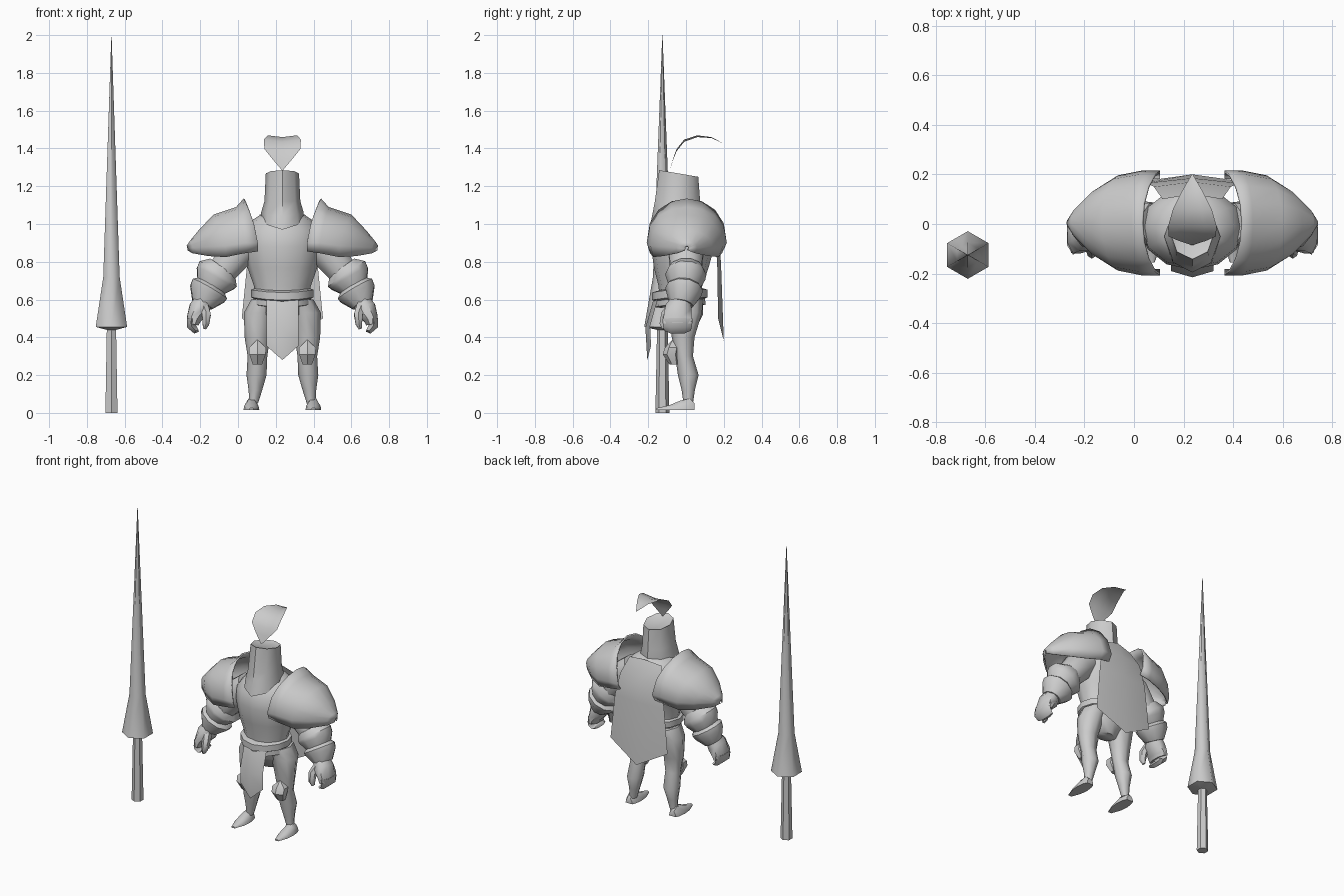
import bpy, bmesh, math
from mathutils import Vector

CX = 0.235  # centre line of the armoured figure
steel = bpy.data.materials.new("plain grey")
steel.diffuse_color = (0.6, 0.6, 0.6, 1)


def loft(name, rings, closed=True, caps=True, angle=40, thick=0):
    """Skin a list of equal-length point rings."""
    bm = bmesh.new()
    vs = [[bm.verts.new(p) for p in r] for r in rings]
    n = len(rings[0])
    for a, b in zip(vs, vs[1:]):
        for i in range(n if closed else n - 1):
            j = (i + 1) % n
            bm.faces.new((a[i], a[j], b[j], b[i]))
    if closed and caps:
        bm.faces.new(vs[0])
        bm.faces.new(vs[-1])
    bmesh.ops.remove_doubles(bm, verts=bm.verts, dist=0.0005)
    bmesh.ops.recalc_face_normals(bm, faces=bm.faces)
    me = bpy.data.meshes.new(name)
    bm.to_mesh(me)
    bm.free()
    me.materials.append(steel)
    ob = bpy.data.objects.new(name, me)
    bpy.context.collection.objects.link(ob)
    bpy.context.view_layer.objects.active = ob
    ob.select_set(True)
    bpy.ops.object.shade_smooth_by_angle(angle=math.radians(angle))
    ob.select_set(False)
    if thick:
        m = ob.modifiers.new("thickness", 'SOLIDIFY')
        m.thickness = thick
    return ob


def level(z, rx, yf, yb, n=10, x=CX, dip=0, tilt=0):
    """Horizontal ring; dip lowers the front point, tilt lowers the back."""
    cy, ry = (yf + yb) / 2, (yb - yf) / 2
    pts = []
    for i in range(n):
        a = 2 * math.pi * i / n - math.pi / 2
        s = -math.sin(a)
        pts.append((x + rx * math.cos(a), cy + ry * math.sin(a),
                    z - dip * max(0, s) ** 2 - tilt * (1 - s) / 2))
    return pts


def tube(name, s, stations, n=8, **kw):
    """Limb through (dx, y, z, r_across, r_y) stations mirrored by side s."""
    c = [Vector((CX + s * p[0], p[1], p[2])) for p in stations]
    rings = []
    for k, p in enumerate(stations):
        d = (c[min(k + 1, len(c) - 1)] - c[max(k - 1, 0)]).normalized()
        side = Vector((0, 1, 0)).cross(d).normalized()
        up = d.cross(side)
        rings.append([c[k] + side * p[3] * math.cos(t) + up * p[4] * math.sin(t)
                      for t in (2 * math.pi * (i + .5) / n for i in range(n))])
    return loft(name, rings, **kw)


# Lance: six-sided shaft and long tapering head
def lance_ring(z, r):
    return level(z, r, -0.125 - r, -0.125 + r, 6, -0.67)


loft("lance_shaft", [lance_ring(0, .037), lance_ring(.46, .028)])
loft("lance_head", [lance_ring(*p) for p in
     ((.44, .03), (.455, .096), (.72, .05), (2, .0008))], angle=62)

# Torso, pelvis and belt
loft("torso", [level(*p, n=12) for p in (
    (.58, .15, -.14, .09), (.67, .15, -.145, .085), (.77, .185, -.17, .12),
    (.88, .208, -.185, .15), (.96, .205, -.175, .15), (1.02, .16, -.14, .13),
    (1.06, .10, -.11, .09))], angle=60)
loft("pelvis", [level(*p) for p in (
    (.61, .15, -.13, .09), (.52, .14, -.10, .09), (.44, .07, -.05, .05))], angle=60)
loft("belt", [level(*p, n=12, dip=.015) for p in (
    (.66, .145, -.155, .09), (.652, .165, -.18, .115), (.612, .165, -.18, .115),
    (.605, .152, -.165, .10), (.575, .155, -.165, .105), (.57, .13, -.13, .09))])

# Helmet with pointed lower front and slanted top
loft("helmet", [level(*p[:4], n=8, dip=p[4], tilt=p[5]) for p in (
    (1.02, .112, -.195, .08, .05, 0), (1.06, .113, -.18, .08, .02, 0),
    (1.12, .095, -.165, .075, 0, 0), (1.285, .088, -.142, .065, 0, .035),
    (1.275, .075, -.125, .05, 0, .03))], angle=50)

# Plume: a curved leaf with slightly raised edges
plume = [(-.085, 1.285, .003), (-.068, 1.34, .055), (-.05, 1.385, .095),
         (-.01, 1.435, .098), (.06, 1.46, .078), (.135, 1.455, .04), (.2, 1.425, .002)]
loft("plume", [[(CX + t * w, y, z + .012 * abs(t) * w / .1) for t in (-1, -.5, 0, .5, 1)]
               for y, z, w in plume], closed=False, angle=60)

# Cape and front cloth: pointed hanging sheets (z edge, z centre, half width, y edge, y centre)
def cloth(name, rows):
    loft(name, [[(CX + t * w, yc + (ye - yc) * abs(t), zc + (ze - zc) * abs(t))
                 for t in (-1, 0, 1)] for ze, zc, w, ye, yc in rows],
         closed=False, angle=60)


cloth("cape", [(1.05, 1.07, .12, .10, .12), (.95, .95, .155, .15, .17),
               (.80, .80, .185, .165, .185), (.50, .38, .215, .17, .20)])
cloth("front_cloth", [(.60, .59, .085, -.15, -.175), (.46, .45, .085, -.19, -.215),
                      (.355, .28, .085, -.185, -.205)])

for s, side in ((-1, "right"), (1, "left")):
    # Legs with knee guards and pointed feet
    loft(side + "_leg", [level(z, rx, cy - ry, cy + ry, 8, CX + s * dx)
         for z, dx, cy, rx, ry in (
        (.60, .085, -.01, .08, .10), (.53, .122, -.005, .082, .09),
        (.40, .133, -.015, .067, .06), (.30, .132, -.01, .052, .047),
        (.20, .137, .012, .053, .055), (.12, .143, .012, .036, .035),
        (.05, .152, .012, .023, .025))], angle=60)
    loft(side + "_knee_guard", [level(z, r, y - ry, y + ry, 6, CX + s * .132)
         for z, r, y, ry in ((.385, .004, -.07, .004), (.345, .052, -.07, .042),
                             (.31, .05, -.078, .045), (.255, .028, -.062, .025))], angle=35)
    loft(side + "_foot", [[(CX + s * .164 + t * w, y, z) for t, z in
         ((-1, .015), (1, .015), (.9, .02 + h * .4), (.45, .02 + h),
          (-.45, .02 + h), (-.9, .02 + h * .4))] for y, w, h in (
        (.045, .025, .03), (.02, .035, .055), (-.03, .042, .045),
        (-.09, .036, .02), (-.155, .012, .006))], angle=50)

    # Arm, elbow cuff, glove cuff
    tube(side + "_upper_arm", s, [(.15, 0, .93, .09, .09), (.23, 0, .86, .10, .10),
                                  (.31, 0, .76, .085, .09), (.37, -.005, .66, .07, .07)],
         angle=60)
    tube(side + "_elbow_cuff", s, [(.315, 0, .77, .085, .09), (.34, 0, .735, .125, .108),
                                   (.355, -.003, .712, .118, .105),
                                   (.378, -.008, .67, .085, .085)], n=10)
    tube(side + "_glove_cuff", s, [(.372, -.008, .675, .08, .08), (.385, -.01, .655, .11, .10),
                                   (.397, -.013, .632, .105, .095),
                                   (.425, -.025, .575, .06, .065)], n=10)
    # Hand: palm, curled fingers and thumb
    tube(side + "_palm", s, [(.42, -.025, .59, .05, .06), (.44, -.04, .55, .06, .075),
                             (.468, -.045, .50, .042, .08), (.475, -.045, .47, .034, .078)],
         angle=55)
    tube(side + "_fingers", s, [(.48, -.045, .50, .03, .08), (.482, -.045, .46, .028, .077),
                                (.458, -.045, .435, .02, .07), (.445, -.045, .44, .012, .06)],
         n=6, angle=50)
    tube(side + "_thumb", s, [(.415, -.07, .56, .028, .03), (.402, -.105, .52, .026, .028),
                              (.405, -.118, .47, .02, .022), (.412, -.115, .445, .01, .012)],
         n=6, angle=55)

    # Shoulder guard: arches shrinking outward from a high inner rim to a tip
    rings = []
    # base dx, crest dx, half depth, base z, crest z, lip drop
    for b, c, h, zb, zc, lip in (
            (.130, .205, .212, .90, 1.135, .045), (.20, .245, .212, .90, 1.09, .055),
            (.30, .365, .192, .885, 1.05, .06), (.39, .445, .135, .88, .965, .05),
            (.475, .49, .055, .875, .91, .03), (.503, .507, .012, .87, .885, .01)):
        arch = [(CX + s * b, -.9 * h, zb - lip)]
        for i in range(9):
            a = math.pi * i / 8
            k = math.sin(a)
            arch.append((CX + s * (b + (c - b) * k ** 1.3 if k > 0 else b),
                         -h * math.cos(a) + .004, zb + (zc - zb) * max(k, 0) ** .85))
        arch.append((CX + s * b, .9 * h, zb - lip))
        rings.append(arch)
    loft(side + "_shoulder_guard", rings, closed=False, angle=50, thick=.01)
